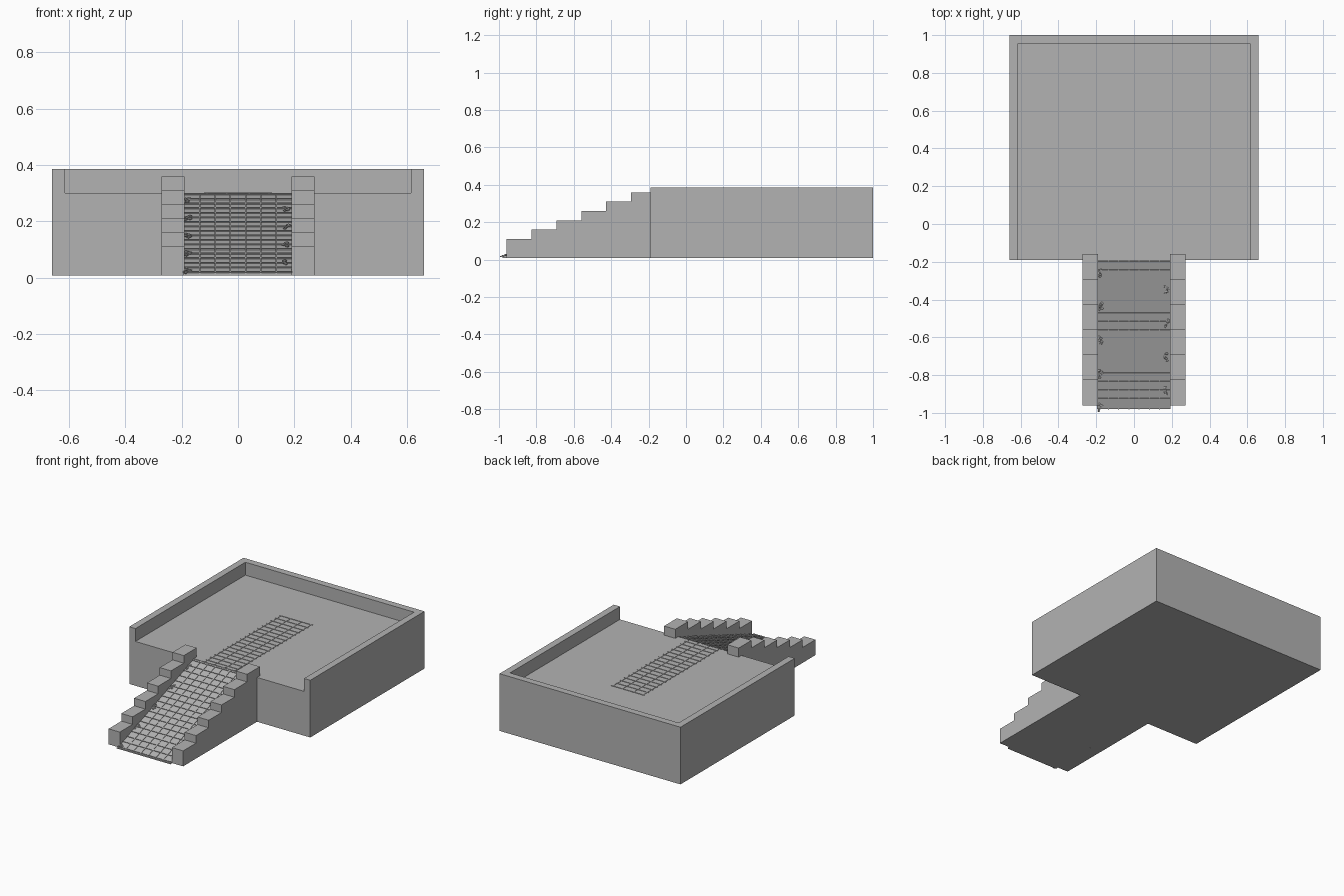
import bpy, bmesh, math, random
from mathutils import Matrix, Vector

if "Cube" in bpy.data.objects:
    bpy.data.objects.remove(bpy.data.objects["Cube"])

random.seed(4)
stone = bpy.data.materials.new("grey_stone")
stone.diffuse_color = (0.45, 0.45, 0.45, 1)
stone.use_nodes = True
stone.node_tree.nodes["Principled BSDF"].inputs["Base Color"].default_value = stone.diffuse_color


def finish(name, bm):
    bmesh.ops.recalc_face_normals(bm, faces=bm.faces)
    me = bpy.data.meshes.new(name)
    bm.to_mesh(me)
    bm.free()
    me.materials.append(stone)
    ob = bpy.data.objects.new(name, me)
    bpy.context.collection.objects.link(ob)
    return ob


def add_box(bm, x0, x1, y0, y1, z0, z1, tilt=Matrix()):
    m = (tilt @ Matrix.Translation(((x0 + x1) / 2, (y0 + y1) / 2, (z0 + z1) / 2))
         @ Matrix.Diagonal((x1 - x0, y1 - y0, z1 - z0, 1)))
    bmesh.ops.create_cube(bm, size=1, matrix=m)


def prism(name, profile, x0, x1, axis):
    """Extrude a 2D outline along x (outline in y, z) or along z (outline in x, y)."""
    bm = bmesh.new()
    if axis == 'X':
        pts, vec = [(x0, a, b) for a, b in profile], (x1 - x0, 0, 0)
    else:
        pts, vec = [(a, b, x0) for a, b in profile], (0, 0, x1 - x0)
    face = bm.faces.new([bm.verts.new(p) for p in pts])
    ext = bmesh.ops.extrude_face_region(bm, geom=[face])
    bmesh.ops.translate(bm, vec=vec,
                        verts=[v for v in ext['geom'] if isinstance(v, bmesh.types.BMVert)])
    return finish(name, bm)


W, FRONT, BACK, BASE, DECK, TOP = 0.66, -0.19, 1.0, 0.008, 0.30, 0.385

# Terrace block
bm = bmesh.new()
add_box(bm, -W, W, FRONT, BACK, BASE, DECK)
finish("platform", bm)

# U-shaped parapet, open at the front
t = 0.045
prism("parapet", [(-W, FRONT), (-W, BACK), (W, BACK), (W, FRONT),
                  (W - t, FRONT), (W - t, BACK - t), (-W + t, BACK - t), (-W + t, FRONT)],
      DECK, TOP, 'Z')

# Stepped walls on each side of the ramp
steps, y0, y1 = 6, -0.96, -0.16
run = (y1 - y0) / steps
outline = [(y0, BASE)]
for i in range(steps):
    z = 0.11 + 0.05 * i
    outline += [(y0 + i * run, z), (y0 + (i + 1) * run, z)]
outline.append((y1, BASE))
prism("stepped_wall_right", outline, 0.19, 0.272, 'X')
prism("stepped_wall_left", outline, -0.272, -0.19, 'X')

# Sloping ramp
ra, rb = Vector((0, -0.98, 0.016)), Vector((0, FRONT, 0.297))
prism("ramp", [(ra.y, BASE), (ra.y, ra.z), (rb.y, rb.z), (rb.y, BASE)], -0.195, 0.192, 'X')

# Thin strips laid on the slope
slope = rb - ra
tilt = Matrix.Translation(ra) @ Matrix.Rotation(math.atan2(slope.z, slope.y), 4, 'X')
L = slope.length
bm = bmesh.new()
rows = 18
for i in range(rows):
    y = 0.01 + i * (L - 0.02) / (rows - 1)
    add_box(bm, -0.19, 0.19, y - 0.003, y + 0.003, -0.002, 0.004, tilt)
for i in range(1, 7):
    x = -0.19 + i * 0.38 / 7
    add_box(bm, x - 0.0025, x + 0.0025, 0, L, -0.002, 0.003, tilt)
finish("ramp_strips", bm)

# Thin strips laid on the deck
bm = bmesh.new()
for i in range(18):
    y = -0.16 + i * 0.045
    add_box(bm, -0.12, 0.12, y - 0.003, y + 0.003, DECK - 0.002, DECK + 0.003)
for x in (-0.11, -0.04, 0.04, 0.11):
    add_box(bm, x - 0.0025, x + 0.0025, -0.19, 0.61, DECK - 0.002, DECK + 0.002)
finish("deck_strips", bm)

# Small pebble clusters along both ramp edges
bm = bmesh.new()
spots = [(-0.178, -0.972 + 0.178 * i) for i in range(5)] + \
        [(0.17, -0.883 + 0.178 * i) for i in range(4)]
for x, y in spots:
    z = ra.z + (y - ra.y) / slope.y * slope.z
    for k in range(5):
        r = random.uniform(0.005, 0.008)
        p = (x + random.uniform(-0.01, 0.01), y + (k - 2) * 0.009,
             max(z + 0.004 + (k - 2) * 0.003, r * 0.7))
        bmesh.ops.create_icosphere(bm, subdivisions=1, radius=r,
                                   matrix=Matrix.Translation(p) @ Matrix.Diagonal((1.3, 1, 0.7, 1)))
finish("edge_pebbles", bm)
